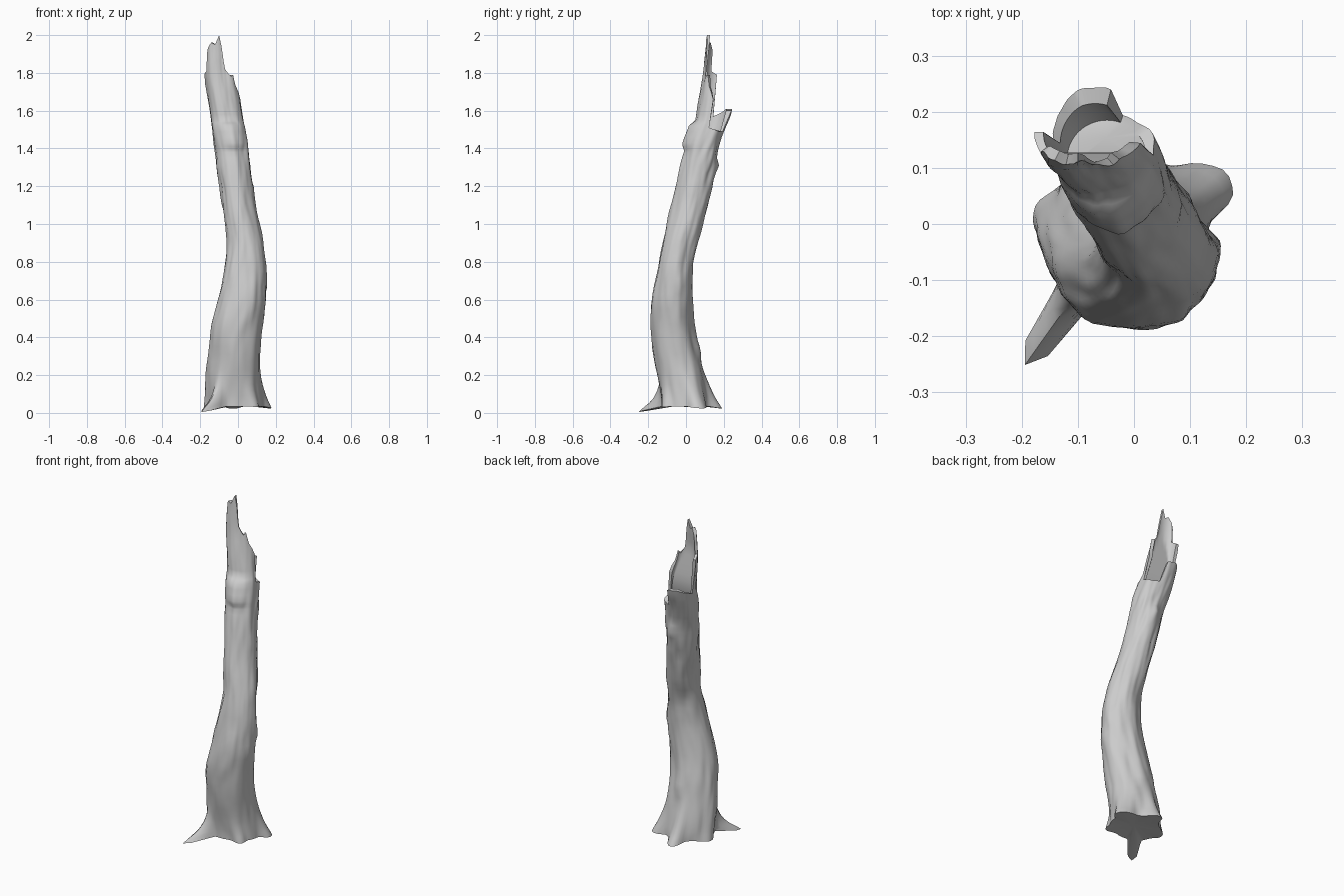
import bpy, bmesh, math
from mathutils import Vector, noise

cube = bpy.data.objects.get("Cube")
if cube:
    bpy.data.objects.remove(cube, do_unlink=True)

SIDES = 72

# Trunk spine: height, centre x, centre y, half width, half depth
SPINE = [
    (0.00, -0.005, 0.00, 0.150, 0.125), (0.20, -0.025, -0.03, 0.142, 0.122),
    (0.40, -0.015, -0.07, 0.135, 0.118), (0.65, 0.03, -0.073, 0.125, 0.102),
    (0.85, 0.04, -0.047, 0.098, 0.09), (1.00, 0.022, -0.005, 0.092, 0.095),
    (1.20, -0.01, 0.045, 0.09, 0.095), (1.40, -0.033, 0.083, 0.088, 0.09),
    (1.50, -0.05, 0.122, 0.09, 0.088), (1.60, -0.066, 0.147, 0.088, 0.092),
    (1.80, -0.10, 0.165, 0.083, 0.083), (2.00, -0.10, 0.18, 0.083, 0.07)]

# Broken rim: angle in degrees (front is 270), height
RIM = [(0, 1.51), (40, 1.49), (70, 1.49), (75, 1.6), (110, 1.61), (140, 1.59),
       (175, 1.57), (180, 1.79), (212, 1.81), (216, 1.92), (240, 1.96),
       (255, 1.95), (270, 2.0), (280, 1.94), (295, 1.82), (315, 1.78),
       (325, 1.79), (335, 1.73), (345, 1.7), (355, 1.66), (360, 1.51)]

# Roots: angle, angular spread, reach, fade height
ROOTS = [(235, 9, 0.17, 0.05), (24, 14, 0.055, 0.09), (42, 12, 0.035, 0.10),
         (95, 14, 0.07, 0.09), (168, 18, 0.022, 0.10), (310, 12, 0.02, 0.06)]

# Knots and dents: angle, height, angular spread, height spread, depth
KNOTS = [(85, 1.30, 18, 0.03, 0.018), (45, 1.26, 12, 0.05, -0.016),
         (110, 1.15, 14, 0.05, -0.010), (200, 1.30, 15, 0.04, 0.010),
         (20, 0.68, 16, 0.04, 0.010), (80, 0.33, 14, 0.05, 0.015),
         (350, 1.20, 12, 0.03, 0.008), (130, 0.85, 15, 0.06, -0.010),
         (80, 1.60, 25, 0.06, 0.012)]


def lookup(table, key):
    """Linear interpolation in a sorted table."""
    for low, high in zip(table, table[1:]):
        if key <= high[0]:
            f = (key - low[0]) / (high[0] - low[0])
            return [a + (b - a) * f for a, b in zip(low[1:], high[1:])]
    return table[-1][1:]


def spine(z):
    """Spine averaged over a short span, for a smooth bend."""
    samples = [lookup(SPINE, min(2, max(0, z + d))) for d in (-0.06, 0, 0.06)]
    return [sum(c) / len(c) for c in zip(*samples)]


def bell(angle, centre, spread, power=2):
    d = (angle - centre + 180) % 360 - 180
    return math.exp(-abs(d / spread) ** power)


def ramp(z, start, end):
    f = min(1, max(0, (z - start) / (end - start)))
    return f * f * (3 - 2 * f)


def bark(angle, z):
    """Point on the outside at an angle and height."""
    cx, cy, rx, ry = spine(z)
    c, s = math.cos(math.radians(angle)), math.sin(math.radians(angle))
    grow = drop = 0.0
    for a, spread, reach, fade in ROOTS:
        w = bell(angle, a, spread, 2.5) * math.exp(-max(0, z - 0.04) / fade)
        grow += reach * w
        drop += 0.18 * reach * w
    for a, h, spread, tall, depth in KNOTS:
        grow += depth * bell(angle, a, spread) * math.exp(-((z - h) / tall) ** 2)
    # Loose bark lip on the front
    lip = 0.024 * ramp(z, 1.38, 1.43) - 0.032 * ramp(z, 1.52, 1.55)
    grow += lip * bell(angle, 280, 42)
    grow += 0.010 * noise.noise(Vector((c * 1.6, s * 1.6, z * 5)))
    grow += 0.005 * noise.noise(Vector((c * 4, s * 4, z * 9)))
    return Vector((cx + (rx + grow) * c, cy + (ry + grow) * s, max(0, z - drop)))


def break_face(angle, z):
    """Point on the inside of the break; the tall splinter has a flat back."""
    cx, cy, rx, ry = spine(z)
    c, s = math.cos(math.radians(angle)), math.sin(math.radians(angle))
    flat = cy - 0.015 - 0.2 * max(0, z - 1.6)
    y = cy + (ry - 0.02) * s
    return Vector((cx + (rx - 0.018) * c, max(y, flat), z))


bm = bmesh.new()
angles = [i * 360 / SIDES for i in range(SIDES)]
rim = [lookup(RIM, a)[0] for a in angles]
levels = [0.035, 0.05, 0.07, 0.09, 0.12, 0.15] + [0.19 + 0.04 * i for i in range(30)]
levels += [1.38, 1.395, 1.41, 1.43, 1.46, 1.49, 1.52, 1.535, 1.55]
levels += [1.58 + 0.04 * i for i in range(12)]
rings = [[bm.verts.new(bark(a, min(z, top))) for a, top in zip(angles, rim)]
         for z in levels]

# Inside of the broken top
for z in [v for v in reversed(levels) if v > 1.47]:
    rings.append([bm.verts.new(break_face(a, min(z, top)))
                  for a, top in zip(angles, rim)])

for low, high in zip(rings, rings[1:]):
    for i in range(SIDES):
        j = (i + 1) % SIDES
        bm.faces.new((low[i], low[j], high[j], high[i]))


def close(ring, centre):
    """Fan a ring to a centre point."""
    middle = bm.verts.new(centre)
    for i in range(SIDES):
        bm.faces.new((ring[i], ring[(i + 1) % SIDES], middle))


close(rings[0], (0, 0, 0.045))
cx, cy = spine(1.5)[:2]
close(rings[-1], (cx, cy + 0.035, 1.5))

bmesh.ops.remove_doubles(bm, verts=bm.verts, dist=0.0005)
bmesh.ops.recalc_face_normals(bm, faces=bm.faces)

mesh = bpy.data.meshes.new("broken_trunk")
bm.to_mesh(mesh)
bm.free()
trunk = bpy.data.objects.new("broken_trunk", mesh)
bpy.context.collection.objects.link(trunk)

# Plain grey wood
wood = bpy.data.materials.new("grey_wood")
wood.use_nodes = True
colour = (0.6, 0.6, 0.6, 1)
wood.diffuse_color = colour
wood.node_tree.nodes["Principled BSDF"].inputs["Base Color"].default_value = colour
mesh.materials.append(wood)

bpy.ops.object.select_all(action="DESELECT")
trunk.select_set(True)
bpy.context.view_layer.objects.active = trunk
bpy.ops.object.shade_smooth_by_angle(angle=math.radians(45))
